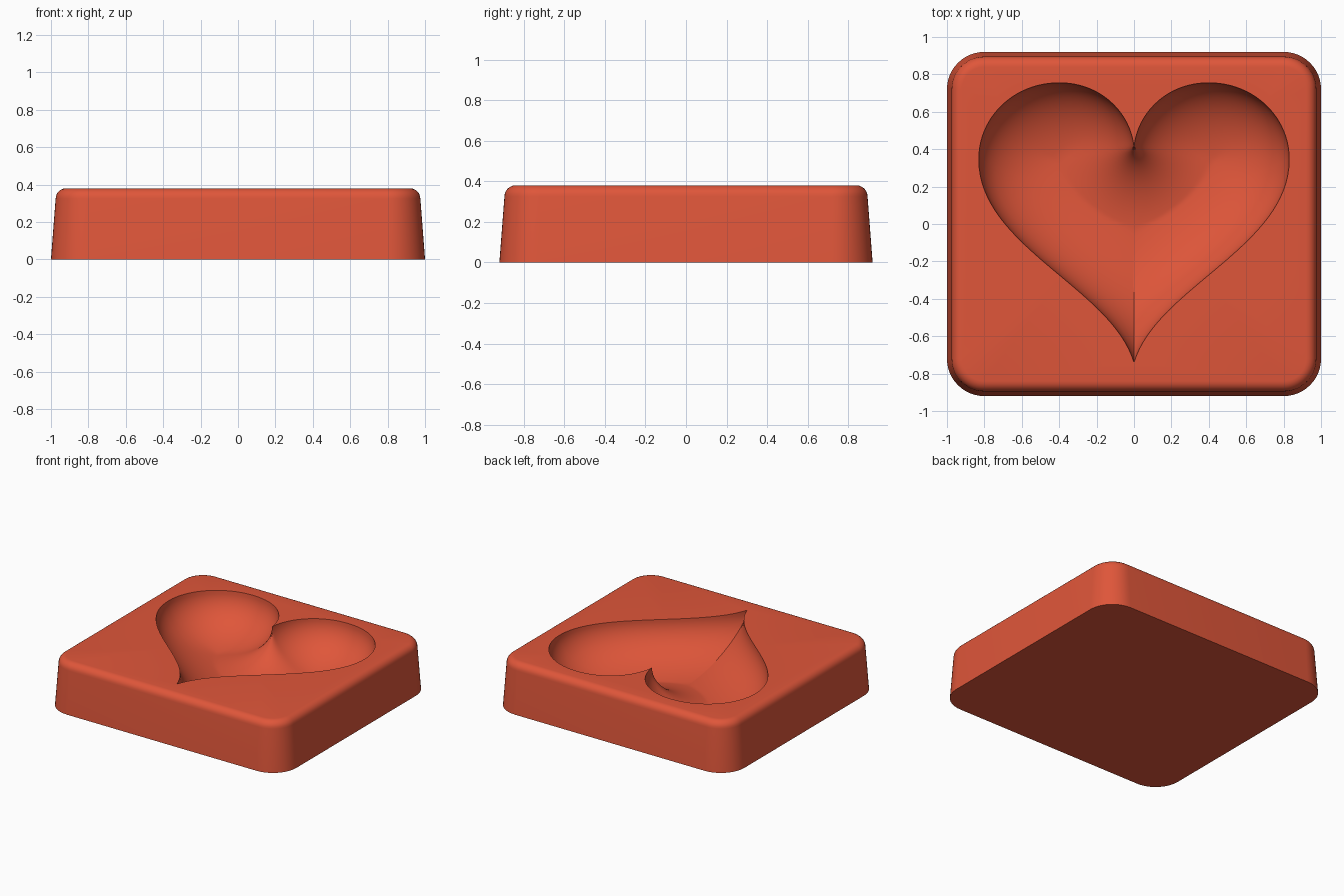
import bpy, bmesh, math
from mathutils import Vector
from mathutils.geometry import interpolate_bezier

if "Cube" in bpy.data.objects:
    bpy.data.objects.remove(bpy.data.objects["Cube"], do_unlink=True)

TOP = 0.38        # block height
DEPTH = 0.3       # deepest point of the hollow
REACH = 0.49      # distance from the rim at which the hollow levels out
RINGS = 36

# Material
red = bpy.data.materials.new("warm_red")
red.use_nodes = True
colour = (0.74, 0.093, 0.042, 1)
red.diffuse_color = colour
red.node_tree.nodes["Principled BSDF"].inputs["Base Color"].default_value = colour


def heart_outline():
    """Closed heart, drawn as three curves for one half and mirrored."""
    curves = [
        [(0, 0.41), (0.02, 0.6), (0.18, 0.755), (0.4, 0.755)],
        [(0.4, 0.755), (0.64, 0.755), (0.83, 0.575), (0.83, 0.345)],
        [(0.83, 0.345), (0.83, -0.12), (0.12, -0.34), (0, -0.74)],
    ]
    half = []
    for a, ha, hb, b in curves:
        pts = interpolate_bezier(*(Vector((*p, 0)) for p in (a, ha, hb, b)), 33)
        half += [p.to_2d() for p in pts[:-1]]
    half.append(Vector((0, -0.74)))
    return half + [Vector((-p.x, p.y)) for p in reversed(half[1:-1])]


def rim_distance(p, outline):
    best = 9.0
    for i, b in enumerate(outline):
        a = outline[i - 1]
        d = b - a
        t = max(0, min(1, (p - a).dot(d) / d.length_squared))
        best = min(best, (p - a - d * t).length_squared)
    return math.sqrt(best)


def block_ring(bm, inset, z, steps=12):
    """Rounded rectangle that shrinks evenly by inset."""
    r = 0.2 - inset
    verts = []
    for k, (sx, sy) in enumerate([(1, 1), (-1, 1), (-1, -1), (1, -1)]):
        for i in range(steps + 1):
            a = (k + i / steps) * math.pi / 2
            verts.append(bm.verts.new((sx * 0.8 + r * math.cos(a),
                                       sy * 0.72 + r * math.sin(a), z)))
    return verts


def join_rings(bm, a, b):
    for i in range(len(a)):
        bm.faces.new((a[i - 1], a[i], b[i], b[i - 1]))


def loop_edges(bm, ring):
    return [bm.edges.get((ring[i - 1], ring[i])) for i in range(len(ring))]


bm = bmesh.new()

# Tapered block with a rounded top edge
fillet = 0.055
rings = [block_ring(bm, 0, 0)]
for i in range(7):
    a = i / 6 * math.pi / 2
    rings.append(block_ring(bm, 0.025 + fillet * (1 - math.cos(a)),
                            TOP - fillet * (1 - math.sin(a))))
for lower, upper in zip(rings, rings[1:]):
    join_rings(bm, lower, upper)
bm.faces.new(list(reversed(rings[0])))

# Heart hollow: depth follows the distance to the rim
outline = heart_outline()


def hollow_vert(p):
    t = 1 - min(1, rim_distance(p, outline) / REACH)
    return bm.verts.new((p.x, p.y, TOP - DEPTH * math.sqrt(max(0, 1 - t * t))))


rim = [bm.verts.new((p.x, p.y, TOP)) for p in outline]
previous = rim
for k in range(1, RINGS):
    scale = 1 - (k / RINGS) ** 1.7
    ring = [hollow_vert(p * scale) for p in outline]
    join_rings(bm, previous, ring)
    previous = ring
centre = hollow_vert(Vector((0, 0)))
for i in range(len(previous)):
    bm.faces.new((previous[i - 1], previous[i], centre))

# Flat top between the block edge and the heart rim
bmesh.ops.triangle_fill(bm, use_beauty=True, use_dissolve=False, normal=(0, 0, 1),
                        edges=loop_edges(bm, rings[-1]) + loop_edges(bm, rim))
bmesh.ops.recalc_face_normals(bm, faces=bm.faces)

mesh = bpy.data.meshes.new("heart_mould")
bm.to_mesh(mesh)
bm.free()
mesh.materials.append(red)
mould = bpy.data.objects.new("heart_mould", mesh)
bpy.context.collection.objects.link(mould)

for o in bpy.context.selected_objects:
    o.select_set(False)
mould.select_set(True)
bpy.context.view_layer.objects.active = mould
bpy.ops.object.shade_smooth_by_angle(angle=math.radians(30))
